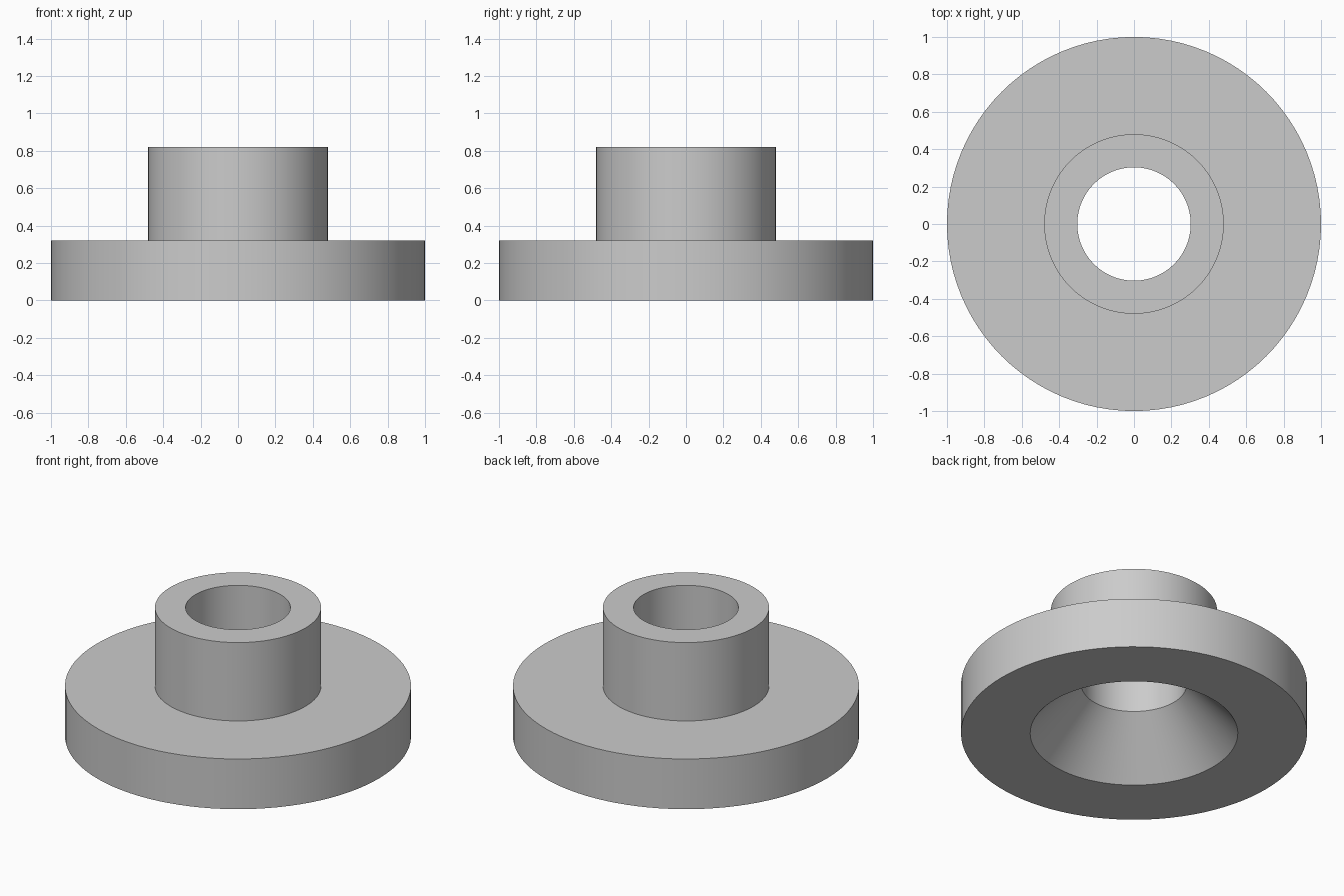
import bpy
import bmesh
from math import radians, tau
from mathutils import Matrix, Vector

cube = bpy.data.objects.get("Cube")
if cube:
    bpy.data.objects.remove(cube, do_unlink=True)

# Plain grey material
grey = bpy.data.materials.new("plain_grey")
grey.use_nodes = True
colour = (0.6, 0.6, 0.6, 1.0)
grey.diffuse_color = colour
grey.node_tree.nodes["Principled BSDF"].inputs["Base Color"].default_value = colour

# Main sizes
FLANGE_R, HUB_R, BORE_R, MOUTH_R = 1.0, 0.48, 0.303, 0.6
FLANGE_TOP, HUB_TOP = 0.32, 0.82
SEGMENTS = 96

# Closed section as (radius, height): underside, flange, hub, bore, conical mouth
section = [
    (MOUTH_R, 0), (FLANGE_R, 0), (FLANGE_R, FLANGE_TOP), (HUB_R, FLANGE_TOP),
    (HUB_R, HUB_TOP), (BORE_R, HUB_TOP), (BORE_R, FLANGE_TOP),
]


def lathe(name, profile, material):
    """Revolve a closed profile around the z axis."""
    bm = bmesh.new()
    rings = []
    for i in range(SEGMENTS):
        turn = Matrix.Rotation(tau * i / SEGMENTS, 3, "Z")
        rings.append([bm.verts.new(turn @ Vector((r, 0, z))) for r, z in profile])
    for i, ring in enumerate(rings):
        after = rings[(i + 1) % SEGMENTS]
        for j in range(len(profile)):
            k = (j + 1) % len(profile)
            bm.faces.new((ring[j], after[j], after[k], ring[k]))
    bmesh.ops.recalc_face_normals(bm, faces=bm.faces)
    mesh = bpy.data.meshes.new(name)
    bm.to_mesh(mesh)
    bm.free()
    mesh.materials.append(material)
    obj = bpy.data.objects.new(name, mesh)
    bpy.context.collection.objects.link(obj)
    return obj


# Flanged hub with a through bore and a flared underside
hub = lathe("flanged_hub", section, grey)
bpy.ops.object.select_all(action="DESELECT")
hub.select_set(True)
bpy.context.view_layer.objects.active = hub
bpy.ops.object.shade_smooth_by_angle(angle=radians(30))
